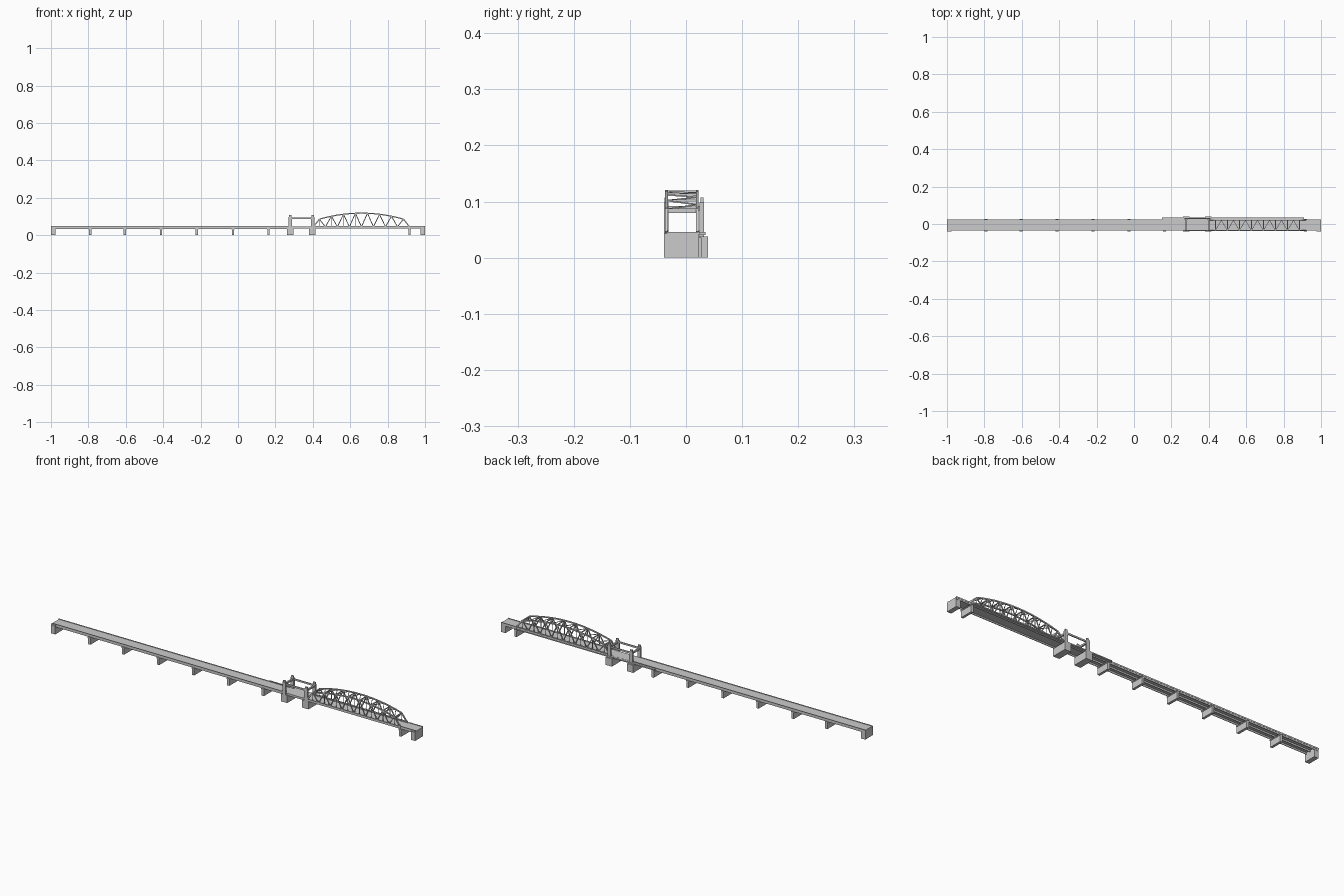
import bpy
import bmesh
from mathutils import Vector, Matrix

if "Cube" in bpy.data.objects:
    bpy.data.objects.remove(bpy.data.objects["Cube"])


def box(bm, x0, x1, y0, y1, z0, z1):
    c = Vector(((x0 + x1) / 2, (y0 + y1) / 2, (z0 + z1) / 2))
    m = Matrix.Translation(c) @ Matrix.Diagonal((x1 - x0, y1 - y0, z1 - z0, 1))
    bmesh.ops.create_cube(bm, size=1, matrix=m)


def bar(bm, a, b, w, h):
    # Rectangular steel member between two points
    a, b = Vector(a), Vector(b)
    d = b - a
    x = d.normalized()
    y = Vector((0, 1, 0)) if abs(x.y) < 0.5 else Vector((0, 0, 1))
    y = (y - x * y.dot(x)).normalized()
    z = x.cross(y)
    rot = Matrix((x, y, z)).transposed().to_4x4()
    m = Matrix.Translation((a + b) / 2) @ rot @ Matrix.Diagonal((d.length, w, h, 1))
    bmesh.ops.create_cube(bm, size=1, matrix=m)


def finish(bm, name):
    me = bpy.data.meshes.new(name)
    bm.to_mesh(me)
    bm.free()
    ob = bpy.data.objects.new(name, me)
    bpy.context.collection.objects.link(ob)
    return ob


Y0, Y1 = -0.034, 0.024      # deck edges
TOP = 0.046                 # road level

# Road deck, full length
bm = bmesh.new()
box(bm, -1, 1, Y0, Y1, TOP - 0.004, TOP)
finish(bm, "road_deck")

# Edge and inner girders under the deck
bm = bmesh.new()
for y in (Y0 + 0.001, -0.007, Y1 - 0.004):
    box(bm, -0.999, 0.27, y, y + 0.003, 0.034, TOP - 0.003)
for y in (Y0 + 0.001, Y1 - 0.004):
    box(bm, 0.27, 0.999, y, y + 0.003, 0.035, TOP - 0.003)
finish(bm, "deck_girders")

# Low kerbs on the approach spans
bm = bmesh.new()
for x0, x1 in ((-1, 0.27), (0.92, 1)):
    for y in (Y0, Y1 - 0.002):
        box(bm, x0, x1, y, y + 0.002, TOP - 0.001, TOP + 0.003)
finish(bm, "kerbs")

# Slender piers
bm = bmesh.new()
for x in (-0.79, -0.605, -0.412, -0.22, -0.027, 0.163, 0.917):
    box(bm, x - 0.006, x + 0.006, -0.038, 0.028, 0, 0.033)
    box(bm, x - 0.008, x + 0.008, -0.039, 0.028, 0.031, 0.036)
finish(bm, "piers")

# Broad tower piers
bm = bmesh.new()
for x in (0.28, 0.397):
    box(bm, x - 0.017, x + 0.017, -0.039, 0.039, 0, 0.0375)
finish(bm, "tower_piers")

# End abutments
bm = bmesh.new()
for x in (-1, 0.977):
    box(bm, x, x + 0.023, -0.039, 0.022, 0, TOP - 0.003)
finish(bm, "abutments")

# Side walkway along the truss and lift span
bm = bmesh.new()
box(bm, 0.15, 0.91, 0.023, 0.035, 0.040, 0.0455)
finish(bm, "walkway")

# Lift towers with cross beams and longitudinal beams
bm = bmesh.new()
for x in (0.28, 0.400):
    for y in (-0.035, 0.0285):
        box(bm, x - 0.009, x + 0.009, y - 0.004, y + 0.004, 0.035, 0.098)
        box(bm, x - 0.006, x + 0.006, y - 0.003, y + 0.003, 0.097, 0.107)
    box(bm, x - 0.004, x + 0.004, -0.033, 0.028, 0.084, 0.092)
for y in (-0.035, 0.0285):
    box(bm, 0.285, 0.395, y - 0.0025, y + 0.0025, 0.086, 0.094)
finish(bm, "lift_towers")

# Curved-chord truss span
N, XA, XB = 8, 0.403, 0.917
step = (XB - XA) / N
bottom = [XA + step * i for i in range(N + 1)]
upper = [XA + step * (i + 0.5) for i in range(N)]
mid = (XA + XB) / 2
half = mid - upper[0]


def arch(x):
    return 0.118 - 0.032 * ((x - mid) / half) ** 2


ZB = 0.045
SIDES = (-0.035, 0.020)
for label, y in zip(("front", "back"), SIDES):
    bm = bmesh.new()
    box(bm, XA, XB, y - 0.0025, y + 0.0025, 0.038, 0.049)
    # Top chord with nodes at panel points and mid points
    xs = [upper[0] + step / 2 * i for i in range(2 * N - 1)]
    for a, b in zip(xs, xs[1:]):
        bar(bm, (a, y, arch(a)), (b, y, arch(b)), 0.005, 0.006)
    # Inclined end posts
    bar(bm, (XA, y, ZB), (upper[0], y, arch(upper[0])), 0.005, 0.006)
    bar(bm, (XB, y, ZB), (upper[-1], y, arch(upper[-1])), 0.005, 0.006)
    # Web diagonals and hangers
    for i, x in enumerate(upper):
        p = (x, y, arch(x))
        if i > 0:
            bar(bm, (bottom[i], y, ZB), p, 0.0035, 0.0045)
        if i < N - 1:
            bar(bm, p, (bottom[i + 1], y, ZB), 0.0035, 0.0045)
        bar(bm, (x, y, ZB), p, 0.002, 0.002)
    finish(bm, label + "_truss")

# Overhead bracing between the two trusses
bm = bmesh.new()
ya, yb = SIDES
for x in upper:
    bar(bm, (x, ya, arch(x)), (x, yb, arch(x)), 0.004, 0.004)
for a, b in zip(upper, upper[1:]):
    m = (a + b) / 2
    bar(bm, (a, ya, arch(a)), (m, yb, arch(m)), 0.0025, 0.0025)
    bar(bm, (m, yb, arch(m)), (b, ya, arch(b)), 0.0025, 0.0025)
for x in (upper[0], upper[-1]):
    box(bm, x - 0.002, x + 0.002, ya, yb, 0.080, 0.088)
finish(bm, "overhead_bracing")
